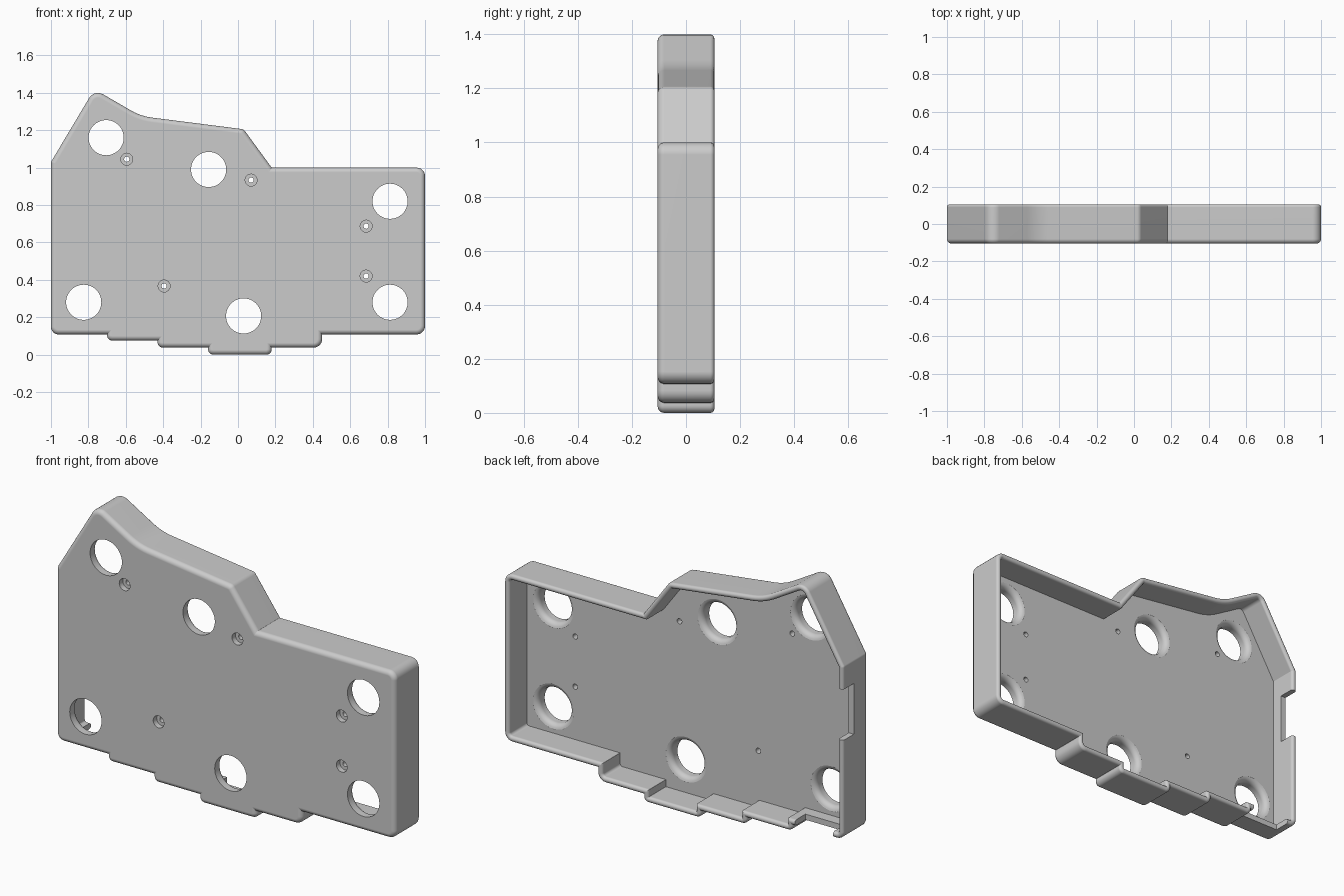
import bpy, bmesh, math
from mathutils import Vector

if "Cube" in bpy.data.objects:
    bpy.data.objects.remove(bpy.data.objects["Cube"])

HALF, WALL, FLOOR = 0.105, 0.03, -0.045   # half depth, wall thickness, inner floor y
ROUND = 0.028

# Outline corners: x, z, corner radius
OUTLINE = [
    (-1, 1.03, 0.02), (-0.768, 1.419, 0.055), (-0.52, 1.275, 0.3),
    (0.03, 1.205, 0.03), (0.18, 1, 0), (1, 1, 0.045), (1, 0.108, 0.045),
    (0.45, 0.108, 0), (0.45, 0.038, 0.045), (0.18, 0.038, 0),
    (0.18, 0, ROUND), (-0.16, 0, ROUND), (-0.16, 0.038, 0),
    (-0.43, 0.038, ROUND), (-0.43, 0.075, 0), (-0.7, 0.075, ROUND),
    (-0.7, 0.108, 0), (-1, 0.108, 0.04),
]


def rounded_outline(inset, steps=6):
    """Outline moved inward, each corner replaced by an arc."""
    points, n = [], len(OUTLINE)
    for i, (x, z, r) in enumerate(OUTLINE):
        p = Vector((x, z))
        u = (Vector(OUTLINE[i - 1][:2]) - p).normalized()
        v = (Vector(OUTLINE[(i + 1) % n][:2]) - p).normalized()
        half = u.angle(v) / 2
        bisector = (u + v).normalized()
        turn = u.x * v.y - u.y * v.x
        side = 1 if turn > 0 else -1          # convex corners of a clockwise loop
        p = p + bisector * side * inset / math.sin(half)
        r = max(r - side * inset, 0.002) if r else 0.002
        centre = p + bisector * r / math.sin(half)
        start = p + u * r / math.tan(half) - centre
        a = math.atan2(start.y, start.x)
        sweep = -side * (math.pi - 2 * half)
        for k in range(steps + 1):
            t = a + sweep * k / steps
            points.append(centre + r * Vector((math.cos(t), math.sin(t))))
    return points


def skin(bm, rings):
    """Join closed rings into a solid with both ends capped."""
    rings = [[bm.verts.new(c) for c in ring] for ring in rings]
    n = len(rings[0])
    for a, b in zip(rings, rings[1:]):
        for i in range(n):
            j = (i + 1) % n
            bm.faces.new((a[i], a[j], b[j], b[i]))
    bm.faces.new(rings[0])
    bm.faces.new(rings[-1])


def arc(start, end, steps):
    return [math.radians(start + (end - start) * k / steps) for k in range(steps + 1)]


def make_object(name, bm):
    bmesh.ops.recalc_face_normals(bm, faces=bm.faces)
    mesh = bpy.data.meshes.new(name)
    bm.to_mesh(mesh)
    bm.free()
    obj = bpy.data.objects.new(name, mesh)
    bpy.context.collection.objects.link(obj)
    return obj


# Tray: one wall section (inset, y) swept round the outline
edge, lip = 0.025, WALL / 2
section = [(edge * (1 - math.sin(t)), -HALF + edge * (1 - math.cos(t)))
           for t in arc(0, 90, 6)]
section += [(lip - lip * math.cos(t), HALF - lip + lip * math.sin(t))
            for t in arc(0, 180, 8)]
section.append((WALL, FLOOR))
bm = bmesh.new()
skin(bm, [[(p.x, y, p.y) for p in rounded_outline(d)] for d, y in section])
case = make_object("case_tray", bm)

# Cutter for all holes and notches
bm = bmesh.new()


def turned_hole(x, z, profile, sides):
    skin(bm, [[(x + r * math.cos(t), y, z + r * math.sin(t))
               for t in arc(0, 360, sides)[:-1]] for r, y in profile])


def notch(x0, x1, z0, z1, y0):
    rect = [(x0, z0), (x1, z0), (x1, z1), (x0, z1)]
    skin(bm, [[(x, y, z) for x, z in rect] for y in (y0, 0.2)])


# Large round openings with a soft inner edge
R, F = 0.094, 0.03
opening = [(R, -0.2)]
opening += [(R + F - F * math.cos(t), FLOOR - F + F * math.sin(t)) for t in arc(0, 80, 6)]
opening += [(R + F, FLOOR + 0.005), (R + F, 0)]
for x, z in [(-0.705, 1.16), (-0.157, 0.99), (0.813, 0.82),
             (0.813, 0.28), (0.03, 0.207), (-0.825, 0.28)]:
    turned_hole(x, z, opening, 48)

# Counterbored screw holes
screw = [(0.032, -0.2), (0.032, -0.075), (0.014, -0.075), (0.014, 0)]
for x, z in [(-0.595, 1.045), (0.07, 0.933), (0.685, 0.687),
             (0.685, 0.42), (-0.395, 0.367)]:
    turned_hole(x, z, screw, 24)

# Connector notches in the side wall and the bottom wall
notch(-1.1, -0.95, 0.64, 0.91, 0.015)
notch(-0.94, -0.715, 0.05, 0.15, 0.015)
cutter = make_object("hole_cutter", bm)
cutter.hide_render = True

cut = case.modifiers.new("holes", 'BOOLEAN')
cut.operation, cut.solver, cut.object = 'DIFFERENCE', 'EXACT', cutter

bpy.ops.object.select_all(action='DESELECT')
case.select_set(True)
bpy.context.view_layer.objects.active = case
bpy.ops.object.modifier_apply(modifier=cut.name)
bpy.data.objects.remove(cutter)

# Plain grey finish
grey = bpy.data.materials.new("plain grey")
grey.use_nodes = True
colour = (0.6, 0.6, 0.6, 1)
grey.diffuse_color = colour
grey.node_tree.nodes["Principled BSDF"].inputs["Base Color"].default_value = colour
case.data.materials.clear()
case.data.materials.append(grey)

bpy.ops.object.shade_smooth_by_angle(angle=math.radians(30))
normals = case.modifiers.new("even shading", 'WEIGHTED_NORMAL')
normals.keep_sharp = True
